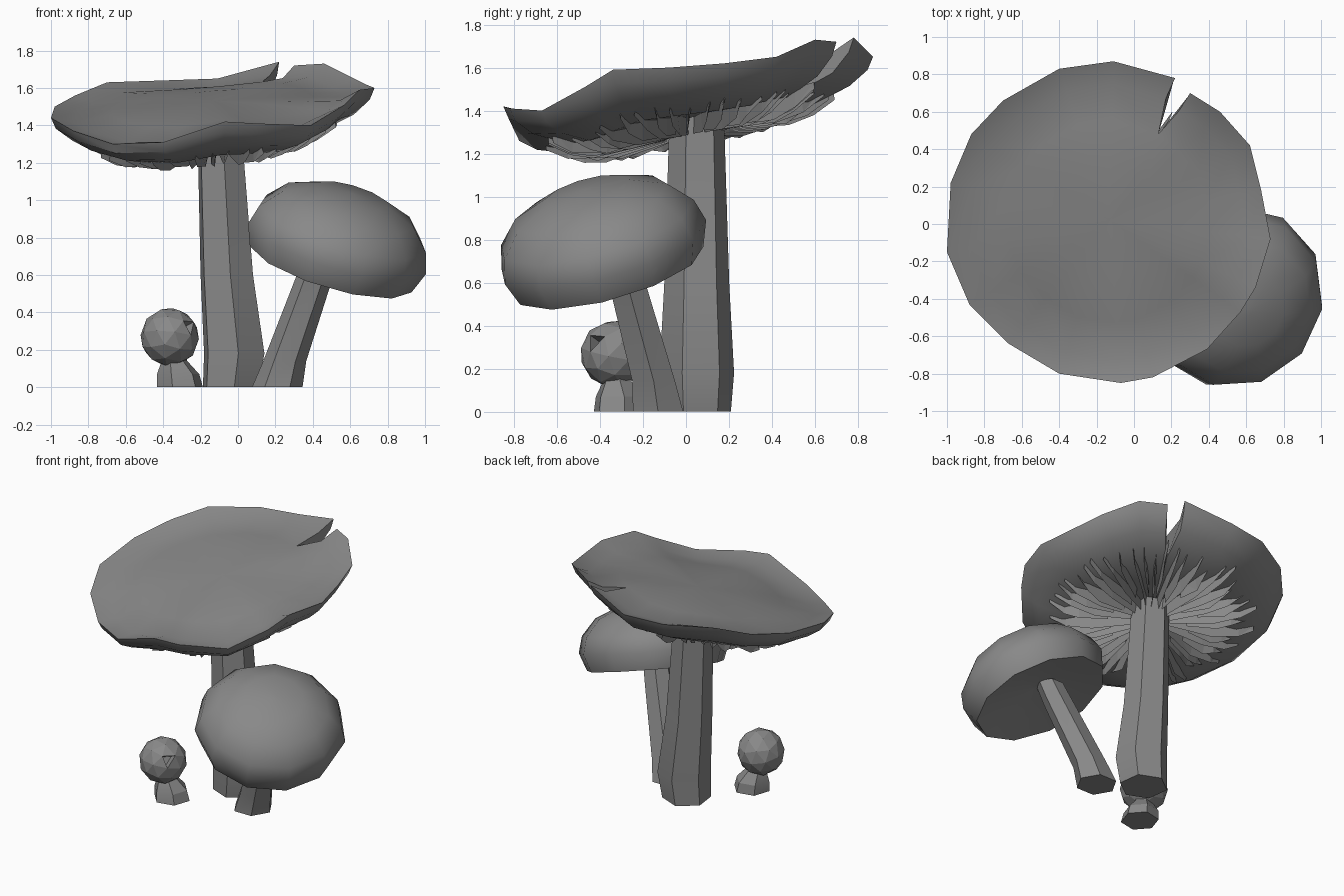
import bpy, bmesh, math, random
from mathutils import Vector

random.seed(4)
cube = bpy.data.objects.get("Cube")
if cube:
    bpy.data.objects.remove(cube, do_unlink=True)

grey = bpy.data.materials.new("mushroom grey")
grey.use_nodes = True
colour = (0.25, 0.25, 0.25, 1)
grey.diffuse_color = colour
grey.node_tree.nodes["Principled BSDF"].inputs["Base Color"].default_value = colour


def finish(bm, name, smooth_angle):
    """Clean the mesh, turn it into an object and shade it."""
    bmesh.ops.remove_doubles(bm, verts=bm.verts, dist=0.001)
    bmesh.ops.recalc_face_normals(bm, faces=bm.faces)
    mesh = bpy.data.meshes.new(name)
    bm.to_mesh(mesh)
    bm.free()
    obj = bpy.data.objects.new(name, mesh)
    bpy.context.collection.objects.link(obj)
    mesh.materials.append(grey)
    if smooth_angle:
        bpy.ops.object.select_all(action="DESELECT")
        obj.select_set(True)
        bpy.context.view_layer.objects.active = obj
        bpy.ops.object.shade_smooth_by_angle(angle=math.radians(smooth_angle))
    return obj


def loft(bm, rows, slit=()):
    """Skin closed rings; bands listed in slit stay open at the seam."""
    rings = [[bm.verts.new(p) for p in row] for row in rows]
    count = len(rings[0])
    for band, (a, b) in enumerate(zip(rings, rings[1:])):
        for i in range(count):
            j = (i + 1) % count
            if j == 0 and band in slit:
                continue
            bm.faces.new((a[i], a[j], b[j], b[i]))
    for end in (rings[0], rings[-1]):
        bm.faces.new(end)
    return rings


def ring(centre, radius, sides, turn=0.0):
    return [Vector(centre) + Vector((radius * math.cos(a), radius * math.sin(a), 0))
            for a in (turn + math.tau * i / sides for i in range(sides))]


def stem(name, sections, sides, turn):
    bm = bmesh.new()
    loft(bm, [ring(c, r, sides, turn) for c, r in sections])
    return finish(bm, name, 20)


# Large wavy cap: rim outline, running from one lip of the split to the other
rim = [Vector(p) for p in (
    (.22, .78, 1.74), (-.11, .87, 1.65), (-.4, .83, 1.64), (-.7, .66, 1.63),
    (-.87, .48, 1.56), (-.98, .22, 1.5), (-1, -.15, 1.44), (-.88, -.43, 1.37),
    (-.67, -.64, 1.3), (-.4, -.8, 1.31), (-.07, -.85, 1.42), (.1, -.82, 1.41),
    (.39, -.67, 1.4), (.57, -.47, 1.51), (.65, -.34, 1.59), (.73, -.08, 1.6),
    (.68, .18, 1.62), (.62, .42, 1.65), (.46, .6, 1.73), (.3, .7, 1.72))]
hub = Vector((-.13, .02, 1.53))


def on_cap(edge, f, height):
    """Point a fraction of the way to the rim; the waves fade toward the hub."""
    p = hub.lerp(edge, f)
    level = hub.z + .08 * (edge.x - hub.x) + .19 * (edge.y - hub.y)
    p.z = hub.z + f * (level - hub.z) + (edge.z - level) * f ** 3 + height
    return p


# Fraction of the way to the rim, and height off the tilted cap surface
profile = [(.02, 0), (.35, 0), (.63, -.015), (.86, -.035), (1, 0),
           (.97, -.06), (.87, -.13), (.68, -.195), (.4, -.18), (.02, -.17)]
rows = [[on_cap(p, f, h) for p in rim] for f, h in profile]
for row in (rows[2], rows[7]):
    for end in (0, -1):
        row[end] = Vector((.13, .48, row[0].z))
bm = bmesh.new()
rings = loft(bm, rows, slit=range(2, 7))
for end in (0, -1):
    bm.faces.new([r[end] for r in rings[2:8]])
finish(bm, "large_cap", 35)


# Gills: thin tapered blades hanging under the large cap
def rim_at(angle):
    """Rim point found where the outline crosses the given direction."""
    ray = Vector((math.cos(angle), math.sin(angle)))
    for a, b in zip(rim, rim[1:] + rim[:1]):
        ca, cb = ray.cross((a - hub).xy), ray.cross((b - hub).xy)
        if ca <= 0 < cb and ray.dot((a - hub).xy) > 0:
            return a.lerp(b, ca / (ca - cb))
    return rim[0]


bm = bmesh.new()
gills = 48
for i in range(gills):
    angle = math.tau * (i + random.uniform(-.2, .2)) / gills
    edge = rim_at(angle)
    side = Vector((-math.sin(angle), math.cos(angle), 0))
    start = .14 if i % 2 else random.uniform(.25, .36)
    tip = random.uniform(.7, .82)

    def section(f, width, depth):
        top = on_cap(edge, f, -.15)
        low = top - Vector((0, 0, depth)) + side * random.uniform(-.015, .015)
        return [top + side * width, top - side * width, low]

    loft(bm, [section(start, .004, .1), section((start + tip) / 2, .011, .12),
              section(tip - .12, .012, .09), section(tip, .002, .03)])
finish(bm, "gills", 0)

# Stems
stem("large_stem", [((-.04, .05, 0), .16), ((-.02, .05, .18), .175),
                    ((-.06, .05, .6), .152), ((-.1, .05, 1.4), .127)], 6, .65)
stem("leaning_stem", [((.21, -.13, 0), .135), ((.25, -.15, .14), .115),
                      ((.42, -.28, .62), .098), ((.46, -.31, .74), .09)], 6, 0)
stem("small_stem", [((-.31, -.31, 0), .125), ((-.32, -.31, .07), .115),
                    ((-.34, -.32, .14), .07), ((-.36, -.33, .2), .07)], 6, .2)

# Domed cap, leaning forward and to its left
tilt = Vector((.28, -.26, .925)).to_track_quat("Z", "Y")
dome = [(.02, .06), (.3, .01), (.455, -.03), (.5, .09),
        (.47, .2), (.37, .31), (.2, .38), (.02, .395)]
bm = bmesh.new()
loft(bm, [[tilt @ p + Vector((.505, -.365, .675)) for p in ring((0, 0, h), r, 11, .2)]
          for r, h in dome])
finish(bm, "domed_cap", 35)

# Small round cap with a pit in its front
bm = bmesh.new()
bmesh.ops.create_icosphere(bm, subdivisions=2, radius=.158)
bmesh.ops.rotate(bm, verts=bm.verts, matrix=Vector((.1, .2, 1)).to_track_quat("Z", "Y").to_matrix())
facing = Vector((.55, -.6, .35)).normalized()
bm.normal_update()
pit = max(bm.faces, key=lambda f: f.normal.dot(facing))
inward = -pit.normal * .06
bmesh.ops.inset_individual(bm, faces=[pit], thickness=.012)
bmesh.ops.translate(bm, verts=pit.verts, vec=inward)
bmesh.ops.translate(bm, verts=bm.verts, vec=(-.365, -.335, .268))
finish(bm, "small_cap", 0)
